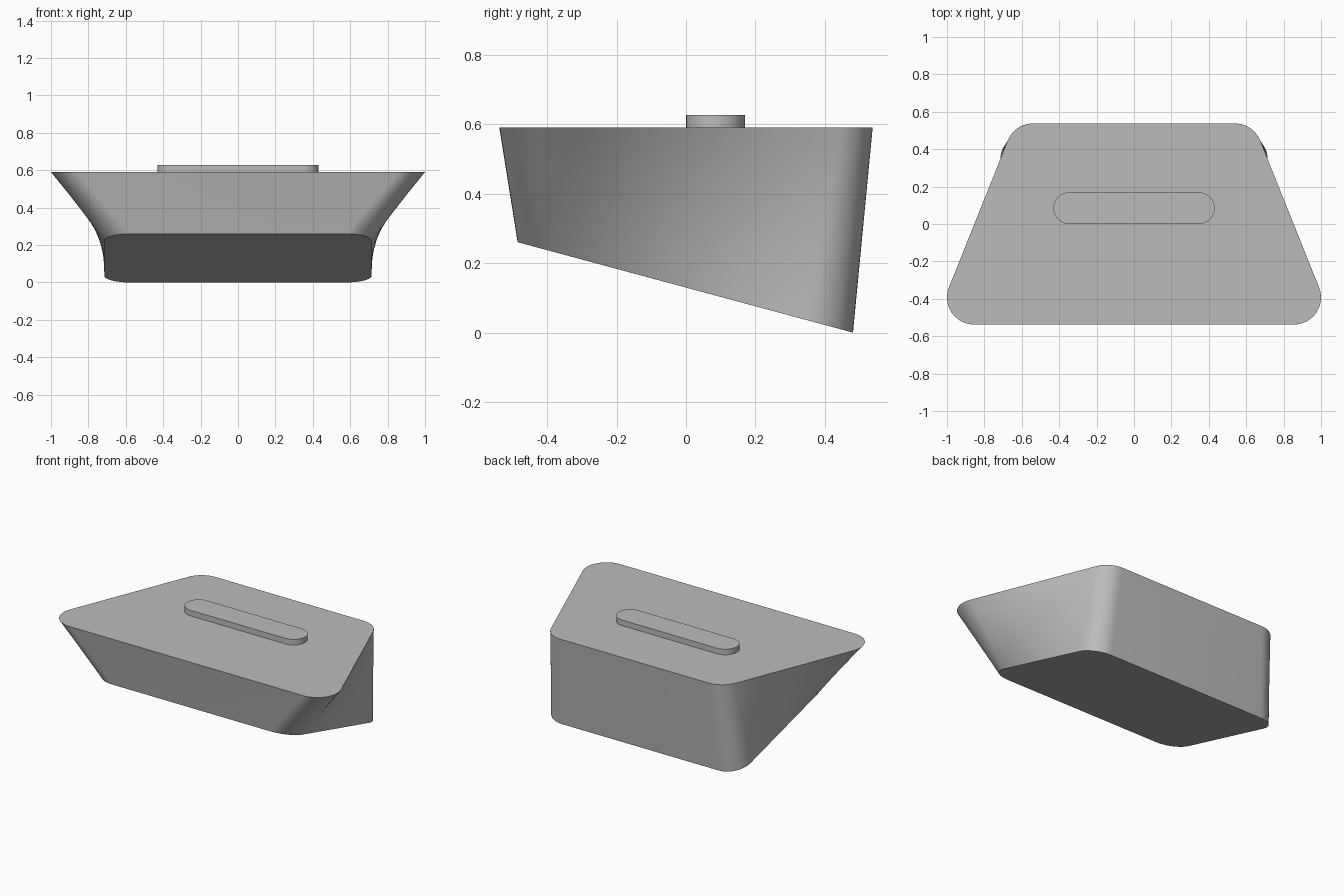
import bpy, bmesh, math
from mathutils import Vector, Matrix

cube = bpy.data.objects.get("Cube")
if cube:
    bpy.data.objects.remove(cube, do_unlink=True)

gray = bpy.data.materials.new("light gray")
gray.use_nodes = True
color = (0.5, 0.5, 0.5, 1)
gray.diffuse_color = color
gray.node_tree.nodes["Principled BSDF"].inputs["Base Color"].default_value = color

ARC = 12    # segments per rounded corner
SIDE = 12   # segments along each straight side
LEVELS = 12 # segments up the wall


def rounded_outline(front_x, back_x, center_y, radius):
    """Symmetric trapezoid outline with rounded corners, counterclockwise."""
    lean = math.atan2(front_x - back_x, 2 * center_y)
    half = []
    for x, y, a0, a1 in ((front_x, -center_y, -math.pi / 2, lean),
                         (back_x, center_y, lean, math.pi / 2)):
        arc = []
        for i in range(ARC + 1):
            a = a0 + (a1 - a0) * i / ARC
            arc.append(Vector((x + radius * math.cos(a), y + radius * math.sin(a), 0)))
        if half:
            start = half[-1]
            half += [start.lerp(arc[0], i / SIDE) for i in range(1, SIDE)]
        half += arc
    return half + [Vector((-p.x, p.y, 0)) for p in reversed(half)]


def loft(name, bottom, top, levels):
    """Ruled body between two matching outlines, capped at both ends."""
    bm = bmesh.new()
    rings = [[bm.verts.new(b.lerp(t, k / levels)) for b, t in zip(bottom, top)]
             for k in range(levels + 1)]
    n = len(bottom)
    for low, high in zip(rings, rings[1:]):
        for i in range(n):
            j = (i + 1) % n
            bm.faces.new((low[i], low[j], high[j], high[i]))
    bm.faces.new(rings[0][::-1])
    bm.faces.new(rings[-1])
    mesh = bpy.data.meshes.new(name)
    bm.to_mesh(mesh)
    bm.free()
    mesh.materials.append(gray)
    obj = bpy.data.objects.new(name, mesh)
    bpy.context.collection.objects.link(obj)
    bpy.ops.object.select_all(action='DESELECT')
    obj.select_set(True)
    bpy.context.view_layer.objects.active = obj
    bpy.ops.object.shade_smooth_by_angle(angle=math.radians(30))
    return obj


# Body: level trapezoid top blending into a sloping rounded rectangle
slope = Matrix.Translation((0, -0.002, 0.13)) @ Matrix.Rotation(-math.atan2(0.26, 0.965), 4, 'X')
base = [slope @ p for p in rounded_outline(0.575, 0.575, 0.36, 0.14)]
rim = [p + Vector((0, 0, 0.59)) for p in rounded_outline(0.855, 0.54, 0.3925, 0.145)]
loft("body", base, rim, LEVELS)

# Raised slot-shaped bar on the top
bar = [Vector((p.x, p.y + 0.085, 0.59)) for p in rounded_outline(0.347, 0.347, 0.0005, 0.084)]
loft("top_bar", bar, [p + Vector((0, 0, 0.037)) for p in bar], 1)
